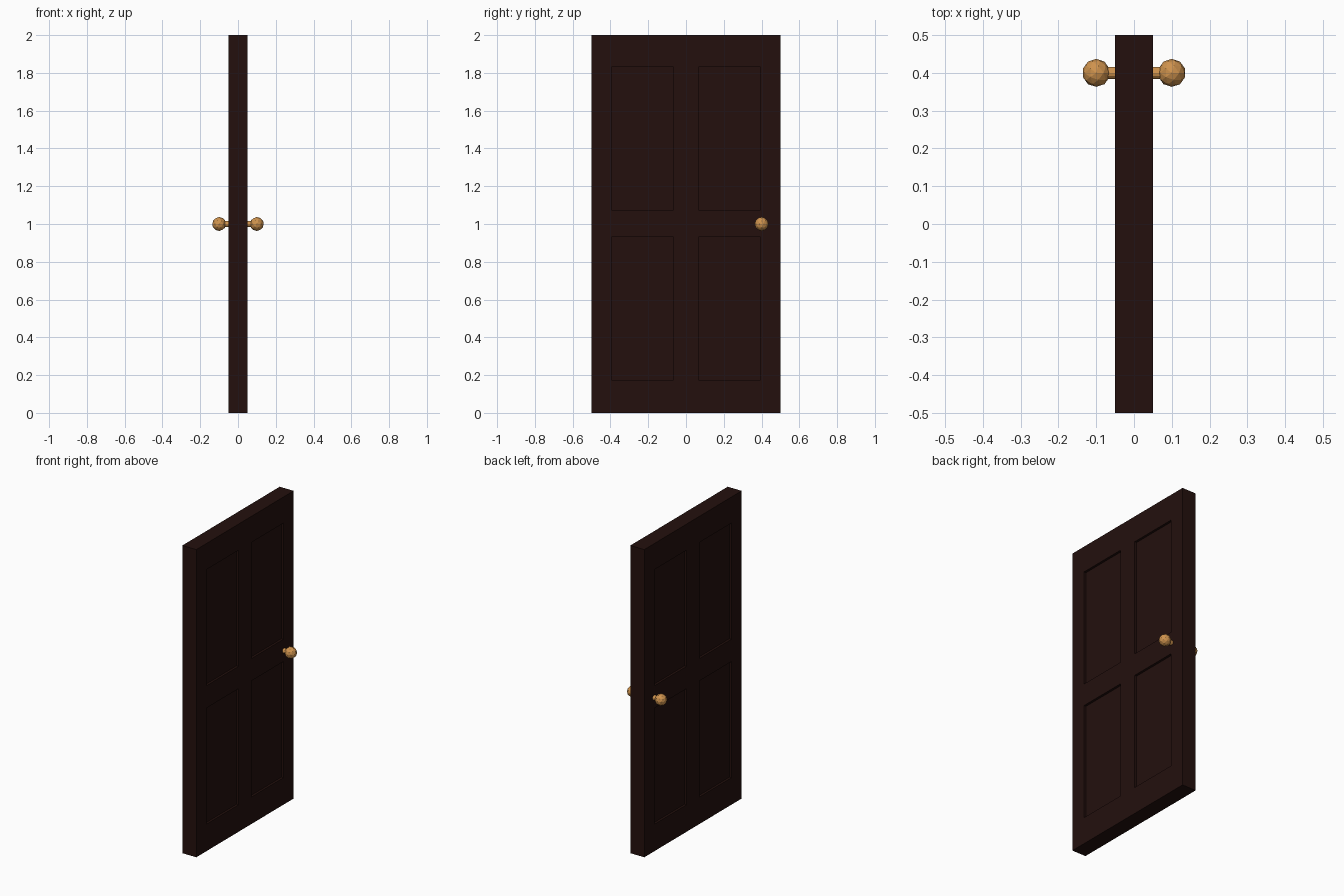
import bpy, bmesh
from mathutils import Matrix, Vector

old = bpy.data.objects.get("Cube")
if old:
    bpy.data.objects.remove(old, do_unlink=True)


def make_material(name, rgb):
    mat = bpy.data.materials.new(name)
    mat.use_nodes = True
    mat.diffuse_color = (*rgb, 1)
    bsdf = next(n for n in mat.node_tree.nodes if n.type == 'BSDF_PRINCIPLED')
    bsdf.inputs["Base Color"].default_value = (*rgb, 1)
    return mat


def add_object(name, bm, mat):
    mesh = bpy.data.meshes.new(name)
    bm.to_mesh(mesh)
    bm.free()
    mesh.materials.append(mat)
    obj = bpy.data.objects.new(name, mesh)
    bpy.context.collection.objects.link(obj)
    return obj


wood = make_material("dark wood", (0.017, 0.005, 0.004))
brass = make_material("brass", (0.62, 0.29, 0.075))

# Door slab, cut along the panel borders
THICK, WIDTH, HEIGHT = 0.1, 1.0, 2.0
PANEL_Y = [(-0.395, -0.065), (0.065, 0.395)]
PANEL_Z = [(0.175, 0.93), (1.075, 1.83)]

bm = bmesh.new()
bmesh.ops.create_cube(bm, size=1)
bmesh.ops.scale(bm, vec=(THICK, WIDTH, HEIGHT), verts=bm.verts)
bmesh.ops.translate(bm, vec=(0, 0, HEIGHT / 2), verts=bm.verts)
for axis, spans in ((Vector((0, 1, 0)), PANEL_Y), (Vector((0, 0, 1)), PANEL_Z)):
    for cut in (edge for span in spans for edge in span):
        bmesh.ops.bisect_plane(bm, geom=bm.verts[:] + bm.edges[:] + bm.faces[:],
                               plane_co=axis * cut, plane_no=axis)


# Recessed panels on both sides
def is_panel(face):
    c = face.calc_center_median()
    return (abs(face.normal.x) > 0.9
            and any(a < c.y < b for a, b in PANEL_Y)
            and any(a < c.z < b for a, b in PANEL_Z))


bm.normal_update()
panels = [f for f in bm.faces if is_panel(f)]
for face in bmesh.ops.extrude_discrete_faces(bm, faces=panels)["faces"]:
    inward = -0.015 if face.calc_center_median().x > 0 else 0.015
    bmesh.ops.translate(bm, vec=(inward, 0, 0), verts=face.verts)
bmesh.ops.recalc_face_normals(bm, faces=bm.faces)
add_object("door_slab", bm, wood)

# Faceted knob and stem on each side
for side, sign in (("left", 1), ("right", -1)):
    bm = bmesh.new()
    bmesh.ops.create_icosphere(bm, subdivisions=2, radius=0.037,
                               matrix=Matrix.Translation((sign * 0.1, 0.4, 1)))
    add_object(side + "_knob", bm, brass)

    bm = bmesh.new()
    place = Matrix.Translation((sign * 0.065, 0.4, 1)) @ Matrix.Rotation(1.5708, 4, 'Y')
    bmesh.ops.create_cone(bm, cap_ends=True, segments=12, radius1=0.016,
                          radius2=0.016, depth=0.06, matrix=place)
    add_object(side + "_knob_stem", bm, brass)
